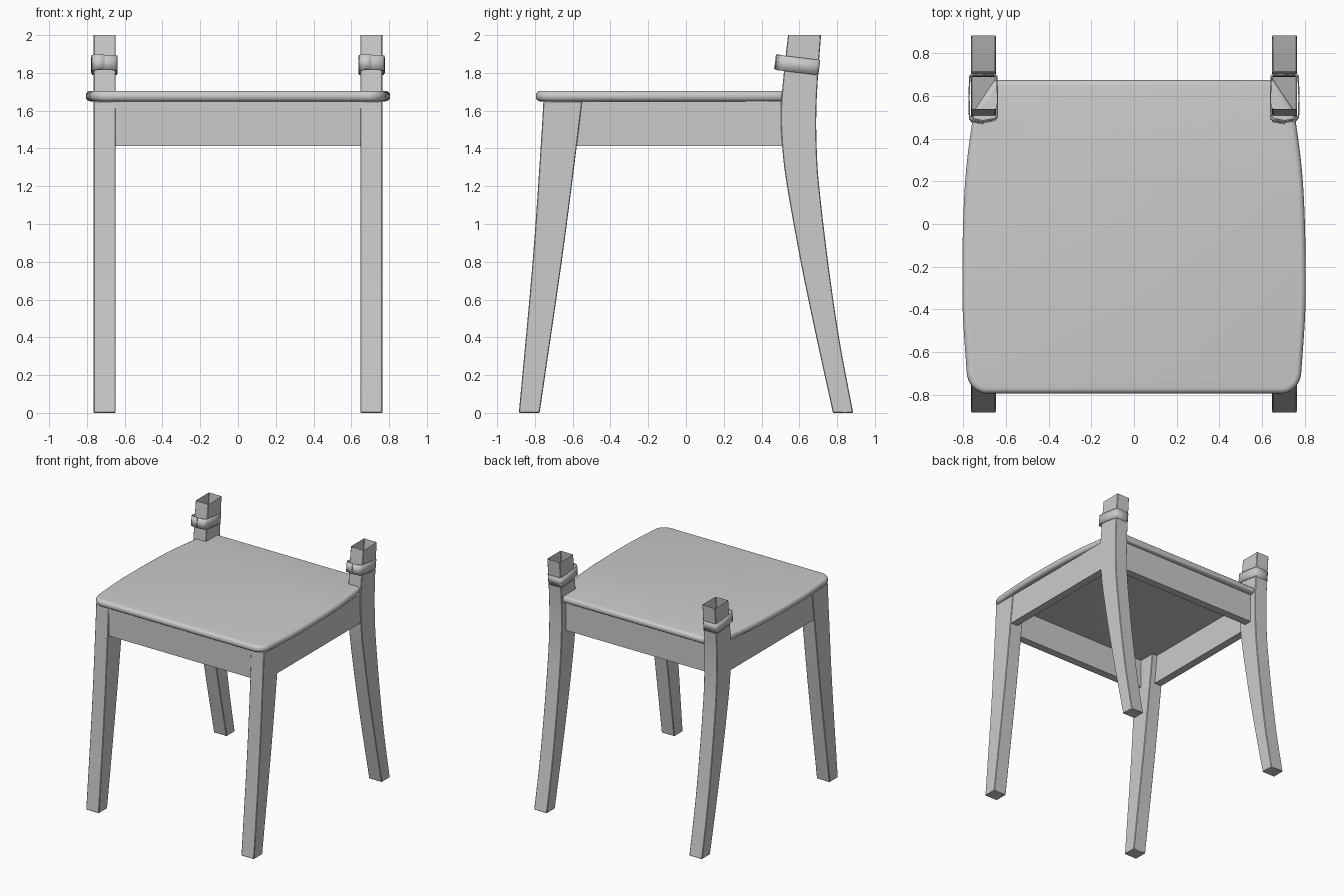
import bpy, bmesh, math
from mathutils import Vector

if "Cube" in bpy.data.objects:
    bpy.data.objects.remove(bpy.data.objects["Cube"], do_unlink=True)

GREY = (0.6, 0.6, 0.6, 1.0)
mat = bpy.data.materials.new("plain grey")
mat.use_nodes = True
mat.diffuse_color = GREY
mat.node_tree.nodes["Principled BSDF"].inputs["Base Color"].default_value = GREY


def finish(bm, name, angle=30):
    bmesh.ops.recalc_face_normals(bm, faces=bm.faces)
    mesh = bpy.data.meshes.new(name)
    bm.to_mesh(mesh)
    bm.free()
    mesh.materials.append(mat)
    obj = bpy.data.objects.new(name, mesh)
    bpy.context.collection.objects.link(obj)
    bpy.ops.object.select_all(action='DESELECT')
    obj.select_set(True)
    bpy.context.view_layer.objects.active = obj
    bpy.ops.object.shade_smooth_by_angle(angle=math.radians(angle))
    return obj


def smooth_path(points, steps):
    """Catmull-Rom curve through the points."""
    pts = [Vector(p) for p in points]
    pts = [2 * pts[0] - pts[1]] + pts + [2 * pts[-1] - pts[-2]]
    out = []
    for a, b, c, d in zip(pts, pts[1:], pts[2:], pts[3:]):
        for i in range(steps):
            t = i / steps
            out.append(0.5 * (2 * b + (c - a) * t + (2 * a - 5 * b + 4 * c - d) * t * t
                              + (3 * b - a - 3 * c + d) * t ** 3))
    return out + [pts[-2]]


def leg(name, side, stations, open_top):
    """Square leg; each station is (height, front y, back y)."""
    bm = bmesh.new()
    x0, x1 = side * 0.648, side * 0.765
    rings = []
    for z, front, back in smooth_path(stations, 4):
        corners = ((x0, front), (x1, front), (x1, back), (x0, back))
        rings.append([bm.verts.new((x, y, z)) for x, y in corners])
    for low, high in zip(rings, rings[1:]):
        for i in range(4):
            j = (i + 1) % 4
            bm.faces.new((low[i], low[j], high[j], high[i]))
    bm.faces.new(rings[0])
    if not open_top:
        bm.faces.new(rings[-1])
    obj = finish(bm, name)
    bevel = obj.modifiers.new("soft edges", 'BEVEL')
    bevel.width = 0.004
    bevel.segments = 1
    bevel.limit_method = 'ANGLE'


def box(name, low, high):
    bm = bmesh.new()
    bmesh.ops.create_cube(bm, size=1)
    for v in bm.verts:
        v.co = [(a + b) / 2 + c * (b - a) for a, b, c in zip(low, high, v.co)]
    return finish(bm, name)


# Seat: bowed sides, rounded front corners, clipped back corners, round rim
side_curve = smooth_path([(0.785, -0.69), (0.803, -0.42), (0.805, -0.2), (0.8, 0.05),
                          (0.785, 0.28), (0.752, 0.53)], 4)
corner = [(0.69 + 0.095 * math.sin(a), -0.69 - 0.105 * math.cos(a))
          for a in (math.pi / 2 * i / 8 for i in range(8))]
half = corner + [tuple(p) for p in side_curve] + [(0.655, 0.675)]
outline = half + [(-x, y) for x, y in reversed(half)]
bm = bmesh.new()
base = bm.faces.new([bm.verts.new((x, y, 1.649)) for x, y in outline])
grown = bmesh.ops.extrude_face_region(bm, geom=[base], use_keep_orig=True)
top = [v for v in grown["geom"] if isinstance(v, bmesh.types.BMVert)]
bmesh.ops.translate(bm, verts=top, vec=(0, 0, 0.056))
rim = [e for e in bm.edges if abs(e.verts[0].co.z - e.verts[1].co.z) < 1e-5]
bmesh.ops.bevel(bm, geom=rim, offset=0.025, segments=4, profile=0.5, affect='EDGES')
finish(bm, "seat", 35)

FRONT_LEG = [(0, -0.885, -0.775), (0.8, -0.812, -0.658), (1.4, -0.77, -0.58),
             (1.65, -0.755, -0.55)]
BACK_LEG = [(0, 0.778, 0.885), (0.4, 0.69, 0.81), (0.8, 0.607, 0.752), (1.2, 0.535, 0.705),
            (1.4, 0.51, 0.692), (1.6, 0.502, 0.69), (1.8, 0.518, 0.7), (2.0, 0.54, 0.715)]


def strap(name, side):
    """Thin loose band around a back leg, tilted with it, with a lapped front end."""
    cx = side * 0.707
    path = [(0.05, 0.703), (0.063, 0.69), (0.067, 0.6), (0.065, 0.505), (0.054, 0.49),
            (0.0, 0.48), (-0.054, 0.49), (-0.065, 0.505), (-0.067, 0.6), (-0.063, 0.69),
            (-0.05, 0.703)]

    def ribbon(points, label, closed, low, high):
        bm = bmesh.new()
        rows = []
        for x, y in points:
            tilt = -0.12 * (y - 0.59)
            rows.append([bm.verts.new((cx + x, y + 0.12 * (h - 1.84), h + tilt))
                         for h in (low, high)])
        pairs = list(zip(rows, rows[1:] + rows[:1])) if closed else list(zip(rows, rows[1:]))
        for a, b in pairs:
            bm.faces.new((a[0], b[0], b[1], a[1]))
        obj = finish(bm, label)
        shell = obj.modifiers.new("thickness", 'SOLIDIFY')
        shell.thickness = 0.006
        shell.offset = 0

    ribbon(path, name, True, 1.802, 1.882)
    lap = [(x, y - 0.006) for x, y in path[5:8]]
    ribbon(lap, name + "_lap", False, 1.806, 1.884)


# Legs, side rails and straps on both sides
for side, word in ((1, "left"), (-1, "right")):
    leg("front_leg_" + word, side, FRONT_LEG, False)
    leg("back_leg_" + word, side, BACK_LEG, True)
    strap("strap_" + word, side)
    inner, outer = sorted((side * 0.695, side * 0.76))
    box("side_rail_" + word, (inner, -0.6, 1.412), (outer, 0.53, 1.652))

# Front and back rails
box("front_rail", (-0.66, -0.755, 1.412), (0.66, -0.69, 1.652))
box("back_rail", (-0.66, 0.57, 1.412), (0.66, 0.635, 1.652))
